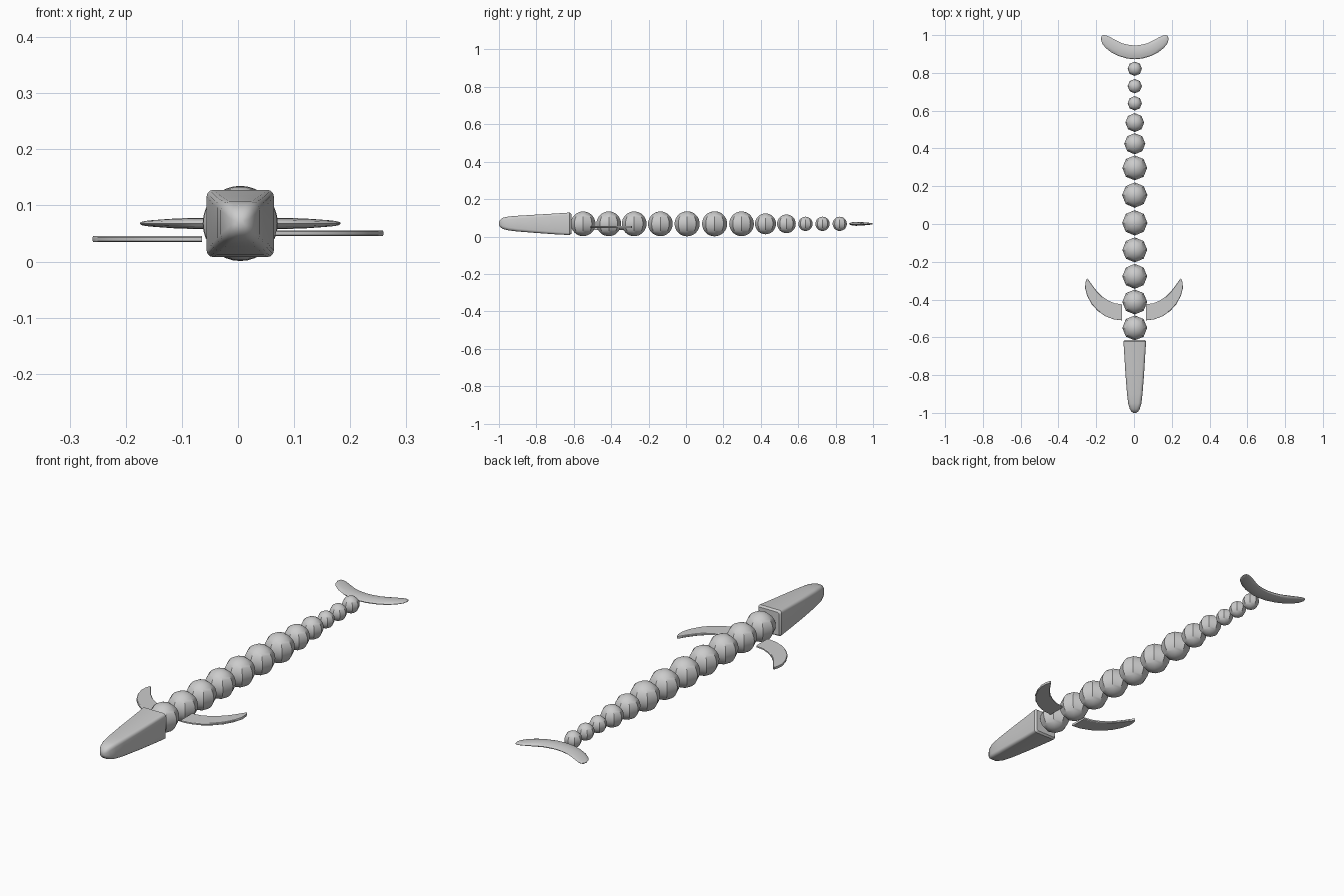
import bpy, bmesh, math
from mathutils import Vector

if "Cube" in bpy.data.objects:
    bpy.data.objects.remove(bpy.data.objects["Cube"])

CX, CZ = 0.004, 0.067


def finish(name, bm):
    bmesh.ops.recalc_face_normals(bm, faces=bm.faces)
    me = bpy.data.meshes.new(name)
    bm.to_mesh(me)
    bm.free()
    ob = bpy.data.objects.new(name, me)
    bpy.context.collection.objects.link(ob)
    bpy.ops.object.select_all(action='DESELECT')
    bpy.context.view_layer.objects.active = ob
    ob.select_set(True)
    bpy.ops.object.shade_smooth_by_angle(angle=math.radians(30))
    return ob


def loft(name, rings):
    """Skin closed rings of equal length and cap both ends."""
    bm = bmesh.new()
    vs = [[bm.verts.new(p) for p in r] for r in rings]
    n = len(vs[0])
    for a, b in zip(vs, vs[1:]):
        for i in range(n):
            j = (i + 1) % n
            bm.faces.new((a[i], a[j], b[j], b[i]))
    bm.faces.new(vs[0])
    bm.faces.new(vs[-1])
    return finish(name, bm)


def rounded_rect(y, hw, top, bottom, r):
    ring = []
    for k, (sx, up) in enumerate([(1, 1), (-1, 1), (-1, 0), (1, 0)]):
        cx = CX + sx * (hw - r)
        cz = top - r if up else bottom + r
        for s in range(4):
            a = math.radians(90 * k + 30 * s)
            ring.append((cx + r * math.cos(a), y, cz + r * math.sin(a)))
    return ring


def blade_ring(lead, trail, z, half, flat):
    """Cross-section of a fin between its leading and trailing edge."""
    a, b = Vector((*lead, z)), Vector((*trail, z))
    if flat:
        prof = [(0, -.6), (0, .6), (.04, 1), (.96, 1), (1, .6), (1, -.6), (.96, -1), (.04, -1)]
    else:
        prof = [(.5 - .5 * math.cos(t * math.pi / 6), math.sin(t * math.pi / 6)) for t in range(12)]
    return [a.lerp(b, u) + Vector((0, 0, half * v)) for u, v in prof]


# head: tapered rounded box ending in a blunt snout
head = [(-0.613, .053, .121, .015, .010), (-0.622, .060, .128, .008, .012),
        (-0.70, .055, .123, .012, .013), (-0.80, .049, .117, .019, .014),
        (-0.90, .041, .111, .027, .015), (-0.95, .035, .107, .033, .016),
        (-0.98, .026, .100, .041, .016), (-0.994, .017, .089, .051, .013),
        (-1.0, .007, .077, .062, .005)]
loft("head", [rounded_rect(*s) for s in head])

# body: chain of eight-sided beads shrinking toward the tail
beads = [(-.55, .066), (-.413, .066), (-.277, .066), (-.137, .066), (.006, .067), (.153, .067),
         (.297, .066), (.425, .056), (.537, .050), (.639, .038), (.730, .038), (.822, .038)]
for i, (y, r) in enumerate(beads):
    bm = bmesh.new()
    bmesh.ops.create_uvsphere(bm, u_segments=8, v_segments=16, radius=r)
    bmesh.ops.translate(bm, verts=bm.verts, vec=(CX, y, CZ + .001))
    finish(f"body_segment_{i + 1:02d}", bm)

# front flippers: flat swept crescents (leading point, trailing point)
flipper = [((.062, -.510), (.062, -.425)), ((.105, -.505), (.100, -.420)),
           ((.150, -.488), (.135, -.405)), ((.190, -.460), (.168, -.382)),
           ((.222, -.425), (.195, -.355)), ((.246, -.380), (.216, -.328)),
           ((.257, -.340), (.232, -.305)), ((.255, -.310), (.240, -.293)),
           ((.249, -.291), (.245, -.288))]
for name, s, z in (("right_flipper", 1, .0505), ("left_flipper", -1, .040)):
    loft(name, [blade_ring((s * (a[0] + .002), a[1]), (s * (b[0] + .002), b[1]), z, .0052, True)
                for a, b in flipper])

# tail fluke: rounded crescent, mirrored about the centre
half = [((0, .872), (0, .945), .0105), ((.040, .876), (.030, .948), .0105),
        ((.085, .889), (.065, .956), .010), ((.125, .909), (.100, .973), .009),
        ((.155, .933), (.128, .988), .007), ((.173, .956), (.147, .997), .0055),
        ((.179, .978), (.161, 1.0), .004), ((.176, .993), (.170, .999), .002)]
stations = [((-a[0], a[1]), (-b[0], b[1]), t) for a, b, t in half[:0:-1]] + half
loft("tail_fluke", [blade_ring((a[0] + CX, a[1]), (b[0] + CX, b[1]), CZ + .001, t, False)
                    for a, b, t in stations])
